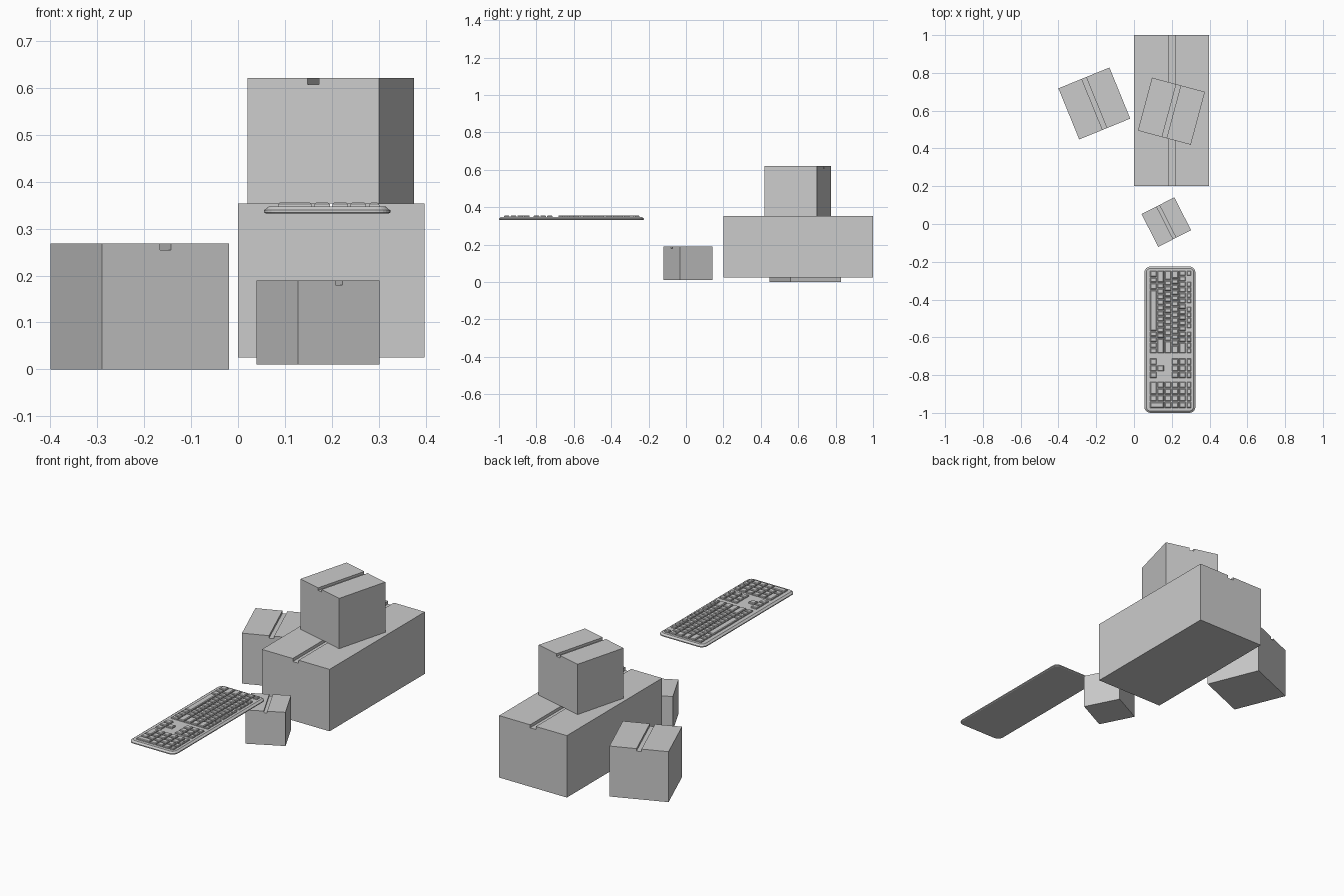
import bpy, bmesh, math
from mathutils import Matrix, Vector

if "Cube" in bpy.data.objects:
    bpy.data.objects.remove(bpy.data.objects["Cube"])


def finish(name, bm):
    bmesh.ops.recalc_face_normals(bm, faces=bm.faces)
    mesh = bpy.data.meshes.new(name)
    bm.to_mesh(mesh)
    bm.free()
    obj = bpy.data.objects.new(name, mesh)
    bpy.context.collection.objects.link(obj)
    return obj


def loft(bm, rings):
    """Skin equal-sized point rings into a closed solid."""
    loops = [[bm.verts.new(p) for p in ring] for ring in rings]
    for a, b in zip(loops, loops[1:]):
        for i in range(len(a)):
            j = (i + 1) % len(a)
            bm.faces.new((a[i], a[j], b[j], b[i]))
    bm.faces.new(loops[0][::-1])
    bm.faces.new(loops[-1])


# Cardboard box: a block with a shallow seam channel along its top
def carton(name, cx, cy, width, length, z0, z1, angle):
    w, g, h = width / 2, width * 0.0425, z1 - z0
    d = h * 0.049
    profile = [(-w, 0), (w, 0), (w, h), (g, h), (g, h - d),
               (-g, h - d), (-g, h), (-w, h)]
    bm = bmesh.new()
    loft(bm, [[(x, y, z) for x, z in profile]
              for y in (-length / 2, length / 2)])
    obj = finish(name, bm)
    obj.matrix_world = (Matrix.Translation(Vector((cx, cy, z0)))
                        @ Matrix.Rotation(math.radians(angle), 4, 'Z'))


carton("large_box", 0.199, 0.60, 0.398, 0.80, 0.025, 0.354, 0)
carton("stacked_box", 0.198, 0.597, 0.29, 0.29, 0.354, 0.621, -15)
carton("left_box", -0.210, 0.638, 0.292, 0.292, 0.0, 0.268, 22.2)
carton("small_box", 0.171, 0.010, 0.195, 0.195, 0.010, 0.189, 27)


# Rounded rectangle ring, used for the keyboard case and the key caps
def rounded(x0, x1, y0, y1, z, r, seg):
    pts = []
    corners = [(x1 - r, y1 - r), (x0 + r, y1 - r),
               (x0 + r, y0 + r), (x1 - r, y0 + r)]
    for k, (cx, cy) in enumerate(corners):
        for s in range(seg + 1):
            a = math.pi / 2 * (k + s / seg)
            pts.append((cx + r * math.cos(a), cy + r * math.sin(a), z))
    return pts


# Keyboard case: stacked outlines with a sloped rim
bm = bmesh.new()
X0, X1, Y0, Y1 = 0.055, 0.325, -1.0, -0.225
levels = [(0.005, 0.332), (0.0, 0.3345), (0.0, 0.3395),
          (0.003, 0.341), (0.010, 0.347)]
loft(bm, [rounded(X0 + i, X1 - i, Y0 + i, Y1 - i, z, 0.032 - i, 6)
          for i, z in levels])
finish("keyboard_case", bm)


# Key cap: straight skirt with a chamfered top
def key(bm, x0, x1, y_start, y_end):
    gap = 0.0022
    x0, x1, y0, y1 = x0 + gap, x1 - gap, y_end + gap, y_start - gap
    rings = []
    for i, z in ((0, 0.345), (0.0006, 0.3525), (0.004, 0.3555)):
        rings.append([(x0 + i, y0 + i, z), (x1 - i, y0 + i, z),
                      (x1 - i, y1 - i, z), (x0 + i, y1 - i, z)])
    loft(bm, rings)


PITCH = 0.0385
ROW = [(0.083 + PITCH * i, 0.083 + PITCH * (i + 1)) for i in range(5)]
FUNC = (0.2775, 0.304)


def key_row(bm, row, y, unit, widths):
    """Negative widths leave an empty space."""
    for w in widths:
        end = y - abs(w) * unit
        if w > 0:
            key(bm, row[0], row[1], y, end)
        y = end


# Main typing block, bottom row first
bm = bmesh.new()
main = [[1.25, 1, 1.25, 7.5, 1, 1, 1, 1],
        [2.25] + [1] * 10 + [2.75],
        [1.75] + [1] * 11 + [2.25],
        [1.5] + [1] * 12 + [1.5],
        [1] * 13 + [2]]
for row, widths in zip(ROW, main):
    key_row(bm, row, -0.246, 0.0293, widths)
finish("typing_keys", bm)

# Function keys in groups of four
bm = bmesh.new()
key_row(bm, FUNC, -0.246, 0.0293, [1, -1] + ([1] * 4 + [-0.5]) * 2 + [1] * 4)
finish("function_keys", bm)

# Arrow and navigation keys
bm = bmesh.new()
for row, widths in ((ROW[0], [1, 1, 1]), (ROW[1], [-1, 1]),
                    (ROW[3], [1, 1, 1]), (ROW[4], [1, 1, 1]),
                    (FUNC, [1, 1, 1])):
    key_row(bm, row, -0.711, 0.0353, widths)
finish("navigation_keys", bm)

# Number pad with a wide zero and a tall enter key
bm = bmesh.new()
for row, widths in ((ROW[0], [2, 1]), (ROW[1], [1, 1, 1]),
                    (ROW[2], [1] * 4), (ROW[3], [1] * 4),
                    (ROW[4], [1] * 4), (FUNC, [1] * 4)):
    key_row(bm, row, -0.833, 0.0358, widths)
key(bm, ROW[0][0], ROW[1][1], -0.833 - 3 * 0.0358, -0.833 - 4 * 0.0358)
finish("number_pad_keys", bm)
